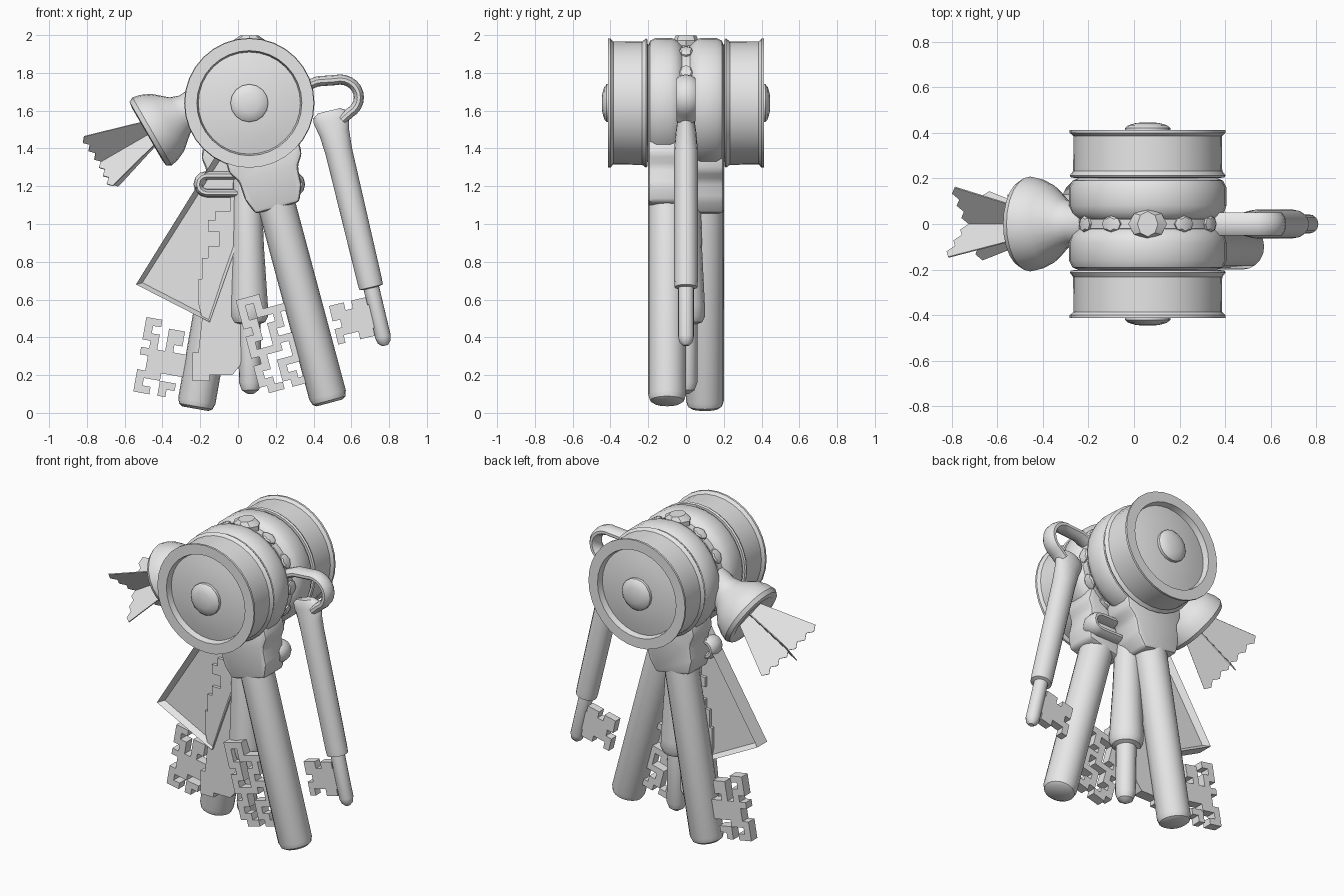
import bpy, bmesh, math
from mathutils import Matrix, Vector

if "Cube" in bpy.data.objects:
    bpy.data.objects.remove(bpy.data.objects["Cube"])

MAT = bpy.data.materials.new("plain_grey")
MAT.diffuse_color = (0.8, 0.8, 0.8, 1)
MAT.use_nodes = True
MAT.node_tree.nodes["Principled BSDF"].inputs["Base Color"].default_value = MAT.diffuse_color
CX, CZ = 0.06, 1.64  # centre of the drum


def finish(name, bm, mat=None, smooth=True, fix=True):
    if fix:
        bmesh.ops.recalc_face_normals(bm, faces=bm.faces)
    me = bpy.data.meshes.new(name)
    if mat is not None:
        bm.transform(mat)
    bm.to_mesh(me)
    bm.free()
    me.materials.append(MAT)
    ob = bpy.data.objects.new(name, me)
    bpy.context.collection.objects.link(ob)
    if smooth:
        bpy.ops.object.select_all(action='DESELECT')
        bpy.context.view_layer.objects.active = ob
        ob.select_set(True)
        bpy.ops.object.shade_smooth_by_angle(angle=math.radians(35))
    return ob


def skin(bm, rings, closed=False):
    n = len(rings[0])
    pairs = list(zip(rings, rings[1:])) + ([(rings[-1], rings[0])] if closed else [])
    for a, b in pairs:
        for i in range(n):
            bm.faces.new((a[i], a[(i + 1) % n], b[(i + 1) % n], b[i]))
    if not closed:
        bm.faces.new(rings[0])
        bm.faces.new(rings[-1])


def lathe(name, profile, mat, segs=20):
    """profile of (radius, along[, radius in y]) turned about local z"""
    bm = bmesh.new()
    rings = []
    for p in profile:
        ry = p[2] if len(p) > 2 else p[0]
        rings.append([bm.verts.new((p[0] * math.cos(a), ry * math.sin(a), p[1]))
                      for a in (2 * math.pi * i / segs for i in range(segs))])
    skin(bm, rings)
    return finish(name, bm, mat)


def sweep(name, path, r, ry, closed=False, segs=10):
    """tube along a path in the xz plane"""
    bm = bmesh.new()
    rings = []
    n = len(path)
    for i, (x, z) in enumerate(path):
        a = path[i - 1] if closed or i else path[0]
        b = path[(i + 1) % n] if closed or i < n - 1 else path[-1]
        t = Vector((b[0] - a[0], b[1] - a[1])).normalized()
        rings.append([bm.verts.new((x - t.y * r * math.cos(q), ry * math.sin(q), z + t.x * r * math.cos(q)))
                      for q in (2 * math.pi * k / segs for k in range(segs))])
    skin(bm, rings, closed)
    return finish(name, bm)


def prism(name, pts, y0, y1, mat=None, bevel=0, inset=0):
    bm = bmesh.new()
    a = [bm.verts.new((x, y0, z)) for x, z in pts]
    b = [bm.verts.new((x, y1, z)) for x, z in pts]
    skin(bm, [a, b])
    bmesh.ops.recalc_face_normals(bm, faces=bm.faces)
    if bevel:
        bmesh.ops.bevel(bm, geom=bm.edges[:], offset=bevel, segments=2, profile=0.5, affect='EDGES')
    if inset:
        caps = [f for f in bm.faces if abs(f.normal.y) > 0.9]
        bmesh.ops.inset_individual(bm, faces=caps, thickness=inset, depth=-0.035)
    return finish(name, bm, mat, smooth=bevel > 0)


def bit(name, rows, outer, d0, w, h, y, t, mat):
    """toothed key bit cut from a grid, outer column first"""
    bm = bmesh.new()
    vs = {}

    def v(c, r):
        if (c, r) not in vs:
            vs[c, r] = bm.verts.new((outer - c * w, y - t / 2, d0 + r * h))
        return vs[c, r]
    for r, row in enumerate(rows):
        for c, ch in enumerate(row):
            if ch == '#':
                bm.faces.new((v(c, r), v(c + 1, r), v(c + 1, r + 1), v(c, r + 1)))
    ext = bmesh.ops.extrude_face_region(bm, geom=bm.faces[:])
    bmesh.ops.translate(bm, vec=(0, t, 0), verts=[g for g in ext['geom'] if isinstance(g, bmesh.types.BMVert)])
    return finish(name, bm, mat, smooth=False)


def hang(x, z, deg):
    """frame at (x, z): local z runs down the key, local x to its left"""
    s, c = math.sin(math.radians(deg)), math.cos(math.radians(deg))
    return Matrix(((-c, 0, s, x), (0, 1, 0, 0), (-s, 0, -c, z), (0, 0, 0, 1)))


# drum ends, buttons and key collars, mirrored front to back
for side, sg in (("front", 1), ("back", -1)):
    m = Matrix.Translation((CX, 0, CZ)) @ Matrix.Rotation(math.radians(90 * sg), 4, 'X')
    lathe(side + "_drum", [(0.2, 0.2), (0.335, 0.203), (0.342, 0.212), (0.327, 0.232), (0.325, 0.385),
                           (0.342, 0.4), (0.342, 0.413), (0.278, 0.413), (0.27, 0.375), (0.2, 0.39),
                           (0.1, 0.402)], m, 32)
    lathe(side + "_button", [(0.1, 0.39), (0.1, 0.42), (0.085, 0.433), (0.05, 0.443), (0.01, 0.446)], m, 16)
    lathe(side + "_key_collar", [(0.28, 0.01), (0.31, 0.02), (0.335, 0.05), (0.345, 0.08), (0.345, 0.16),
                                 (0.33, 0.19), (0.3, 0.203)], m, 32)

# spacer between the collars, with small lobes and a top cap
m = Matrix.Translation((CX, 0, CZ)) @ Matrix.Rotation(math.radians(90), 4, 'X')
lathe("spacer_disc", [(0.29, -0.04), (0.315, -0.02), (0.315, 0.02), (0.29, 0.04)], m, 32)
for k in range(12):
    a = math.radians(30 * k)
    big = k == 3
    lm = (Matrix.Translation((CX, 0, CZ)) @ Matrix.Rotation(-a, 4, 'Y') @ Matrix.Translation((0.315, 0, 0))
          @ Matrix.Rotation(math.pi / 2, 4, 'Y'))
    k2 = 1.0 if big else 0.55
    top = 0.044 if big else 0.015
    lathe("top_cap" if big else "spacer_lobe",
          [(0.085 * k2, -0.02, 0.065 * k2 * 0.8), (0.085 * k2, top * 0.4, 0.065 * k2), (0.045 * k2, top, 0.055 * k2)],
          lm, 8)

# two large keys
FRONT_BIT = ["###...", "#.#...", "#.####", "##..#.", ".#.##.", "##.#..", "#..###", "####.#",
             ".#...#", "##.###", "#..#..", "##.##.", ".##.##"]
BACK_BIT = ["##....", "#..##.", "##.##.", ".#.#..", "######", ".#####", ".#####", "###...", "#..##.", "##.#.."]
for side, y, deg, rows, d0 in (("front", -0.1, 15, FRONT_BIT, 0.99), ("back", 0.1, -10, BACK_BIT, 1.21)):
    m = hang(CX, CZ, deg)
    half = [(0.2, 0.24), (0.2, 0.33), (0.16, 0.39), (0.155, 0.49), (0.12, 0.575)]
    prism(side + "_key_neck", half + [(-a, b) for a, b in reversed(half)], y - 0.1, y + 0.1, m, bevel=0.02)
    lathe(side + "_key_shaft", [(0.1, 0.45), (0.1, 1.6), (0.09, 1.63), (0.07, 1.643)],
          m @ Matrix.Translation((0, y, 0)), 20)
    bit(side + "_key_bit", rows, 0.34, d0, 0.043, 0.04, y, 0.06, m)

# middle key: bow, tapered shaft, tip and long toothed plate
bow = []
for x, a0 in ((0.285, -90), (-0.165, 90)):
    bow += [(x + 0.047 * math.cos(math.radians(a0 + 30 * i)), 1.21 + 0.047 * math.sin(math.radians(a0 + 30 * i)))
            for i in range(7)]
sweep("middle_key_bow", bow, 0.024, 0.06, closed=True)
m = hang(0.045, 1.32, 1)
lathe("middle_key_shaft", [(0.06, 0), (0.075, 0.1), (0.085, 0.45), (0.1, 0.75), (0.1, 0.81), (0.085, 0.84),
                           (0.06, 0.85), (0.06, 1.16), (0.045, 1.2), (0.015, 1.22)], m, 16)
prism("middle_key_plate", [(0.02, 1.15), (-0.04, 1.15), (-0.04, 1.07), (-0.12, 1.07), (-0.12, 1.02), (-0.16, 1.02),
                           (-0.16, 0.96), (-0.1, 0.96), (-0.1, 0.88), (-0.16, 0.88), (-0.16, 0.82), (-0.19, 0.82),
                           (-0.19, 0.71), (-0.21, 0.71), (-0.21, 0.58), (-0.19, 0.5), (-0.21, 0.32), (-0.24, 0.32),
                           (-0.24, 0.17), (-0.15, 0.17), (-0.15, 0.2), (-0.03, 0.2), (0.01, 0.25), (0.05, 0.4)],
      -0.035, 0.035)

# framed tag behind the keys
prism("framed_tag", [(-0.54, 0.68), (-0.15, 0.48), (0.05, 1.05), (0.02, 1.4), (-0.1, 1.39)], -0.05, 0.05, inset=0.035)

# slim key on the right: loop, shaft and bit
loop = [(0.36, 1.73), (0.42, 1.755)]
loop += [(0.54 + 0.1 * math.cos(math.radians(a)), 1.67 + 0.095 * math.sin(math.radians(a)))
         for a in range(105, -61, -15)] + [(0.55, 1.55)]
sweep("slim_key_loop", loop, 0.027, 0.052)
m = hang(0.487, 1.58, 13.4)
lathe("slim_key_shaft", [(0.06, -0.02, 0.03), (0.092, 0.0, 0.04), (0.095, 0.03, 0.045), (0.08, 0.1, 0.055),
                         (0.072, 0.2, 0.063), (0.066, 0.9, 0.063), (0.064, 0.94, 0.06), (0.042, 0.945),
                         (0.042, 1.21), (0.034, 1.24), (0.015, 1.258)], m, 16)
bit("slim_key_bit", ["##.##.", "######", ".#####", "######", "#..##."], 0.24, 0.985, 0.04, 0.042, 0, 0.05, m)

# bell-shaped holder on the left with crossed frayed blades
m = hang(-0.455, 1.49, -60)
lathe("bell_holder", [(0.1, -0.32), (0.092, -0.22), (0.11, -0.17), (0.175, -0.095), (0.2, -0.04), (0.208, 0),
                      (0.195, 0.025), (0.16, 0.03), (0.1, 0.0)], m, 24)
for i in range(2):
    bm = bmesh.new()
    pts = [(-0.08, -0.02), (0.08, -0.02)]
    pts += [(0.215 - 0.0358 * k, 0.30 + 0.025 * (k % 2) + 0.002 * k) for k in range(13)]
    bm.faces.new([bm.verts.new((x, 0, z)) for x, z in pts])
    ext = bmesh.ops.extrude_face_region(bm, geom=bm.faces[:])
    bmesh.ops.translate(bm, vec=(0, 0.006, 0), verts=[g for g in ext['geom'] if isinstance(g, bmesh.types.BMVert)])
    finish("frayed_blade", bm, m @ Matrix.Rotation(math.radians(48 + 90 * i), 4, 'Z'), smooth=False)
